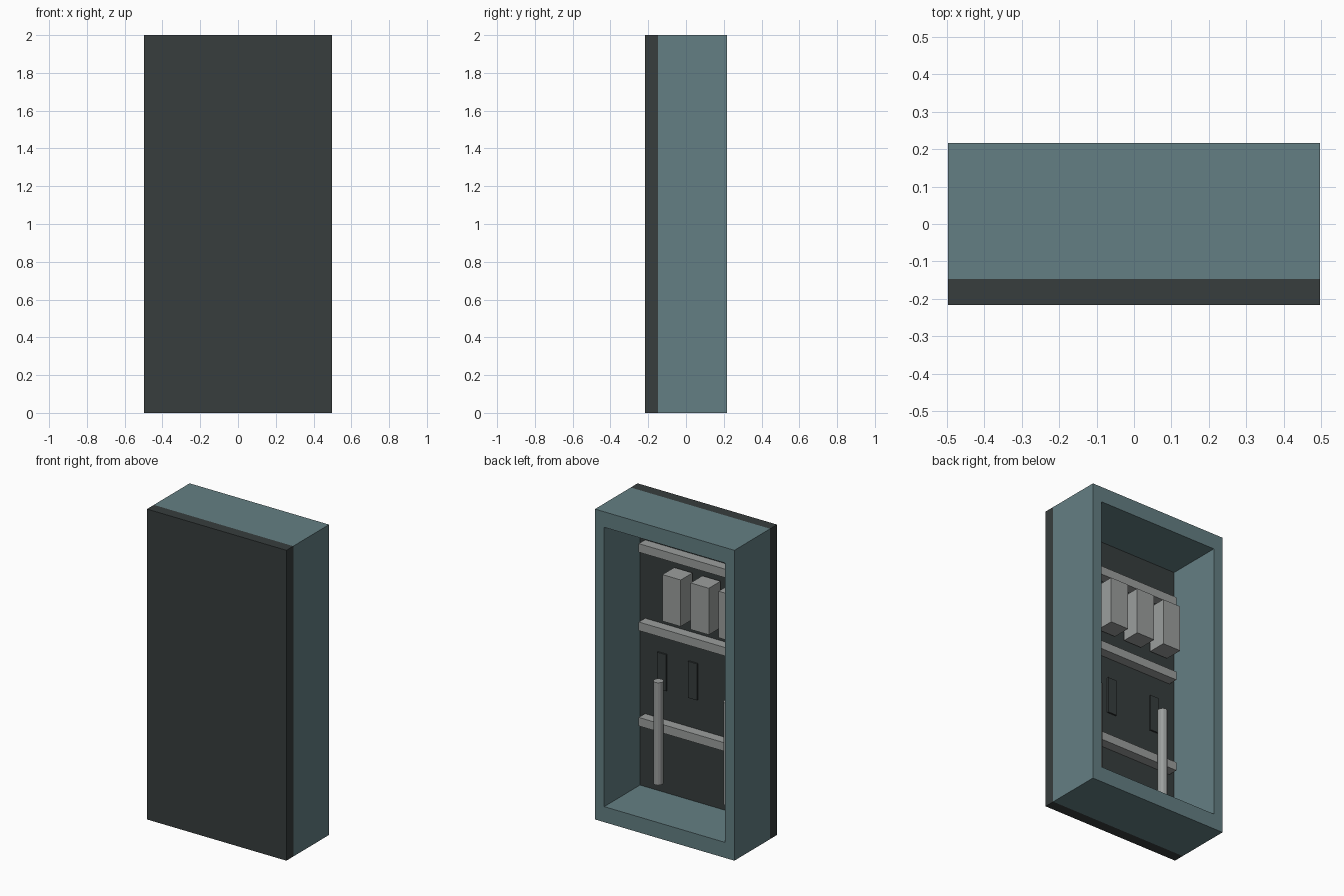
import bpy, bmesh
from mathutils import Matrix, Vector

if "Cube" in bpy.data.objects:
    bpy.data.objects.remove(bpy.data.objects["Cube"])


def material(name, rgb):
    m = bpy.data.materials.new(name)
    m.diffuse_color = (*rgb, 1.0)
    m.use_nodes = True
    m.node_tree.nodes["Principled BSDF"].inputs["Base Color"].default_value = m.diffuse_color
    return m


TEAL = material("teal_paint", (0.127, 0.212, 0.227))
DARK = material("dark_panel", (0.038, 0.047, 0.047))
GREY = material("grey_metal", (0.33, 0.345, 0.34))


def finish(name, bm, mat):
    bmesh.ops.recalc_face_normals(bm, faces=bm.faces)
    mesh = bpy.data.meshes.new(name)
    bm.to_mesh(mesh)
    bm.free()
    mesh.materials.append(mat)
    ob = bpy.data.objects.new(name, mesh)
    bpy.context.collection.objects.link(ob)
    return ob


def box(name, x, y, z, mat):
    """Box from (min, max) ranges on each axis."""
    bm = bmesh.new()
    size = Vector((x[1] - x[0], y[1] - y[0], z[1] - z[0]))
    mid = Vector((sum(x) / 2, sum(y) / 2, sum(z) / 2))
    bmesh.ops.create_cube(bm, size=1, matrix=Matrix.Translation(mid) @ Matrix.Diagonal((*size, 1)))
    return finish(name, bm, mat)


def cylinder(name, x, y, z, radius, mat):
    bm = bmesh.new()
    bmesh.ops.create_cone(bm, cap_ends=True, segments=12, radius1=radius, radius2=radius,
                          depth=z[1] - z[0], matrix=Matrix.Translation((x, y, sum(z) / 2)))
    return finish(name, bm, mat)


FRONT, PANEL, BACK = -0.217, -0.147, 0.217

# Cabinet shell: rectangular ring, open at the back
bm = bmesh.new()


def loop(x, z0, z1, y):
    return [bm.verts.new((px, y, pz)) for px, pz in ((-x, z0), (x, z0), (x, z1), (-x, z1))]


rings = [loop(0.497, 0, 2, PANEL), loop(0.497, 0, 2, BACK),
         loop(0.431, 0.1, 1.9, BACK), loop(0.431, 0.1, 1.9, PANEL)]
for r in range(4):
    a, b = rings[r], rings[(r + 1) % 4]
    for i in range(4):
        j = (i + 1) % 4
        bm.faces.new((a[i], a[j], b[j], b[i]))
finish("cabinet_shell", bm, TEAL)

# Dark front panel
box("front_panel", (-0.497, 0.497), (FRONT, PANEL), (0, 2), DARK)

# Horizontal mounting rails
for i, top in enumerate((1.69, 1.185, 0.57)):
    box(f"mounting_rail_{i + 1}", (-0.395, 0.395), (PANEL, -0.083), (top - 0.055, top), GREY)

# Device blocks between the upper rails
for i in range(3):
    cx = -0.294 + 0.2 * i
    box(f"device_block_{i + 1}", (cx - 0.065, cx + 0.065), (-0.125, -0.005), (1.28, 1.58), GREY)

# Thin dark plates on the panel
for i, cx in enumerate((0.27, 0.05, -0.275)):
    box(f"cover_plate_{i + 1}", (cx - 0.032, cx + 0.032), (PANEL, -0.137), (0.76, 0.995), DARK)

# Vertical conduits
for i, cx in enumerate((0.235, -0.265)):
    cylinder(f"conduit_{i + 1}", cx, -0.055, (0.2, 0.86), 0.03, GREY)
